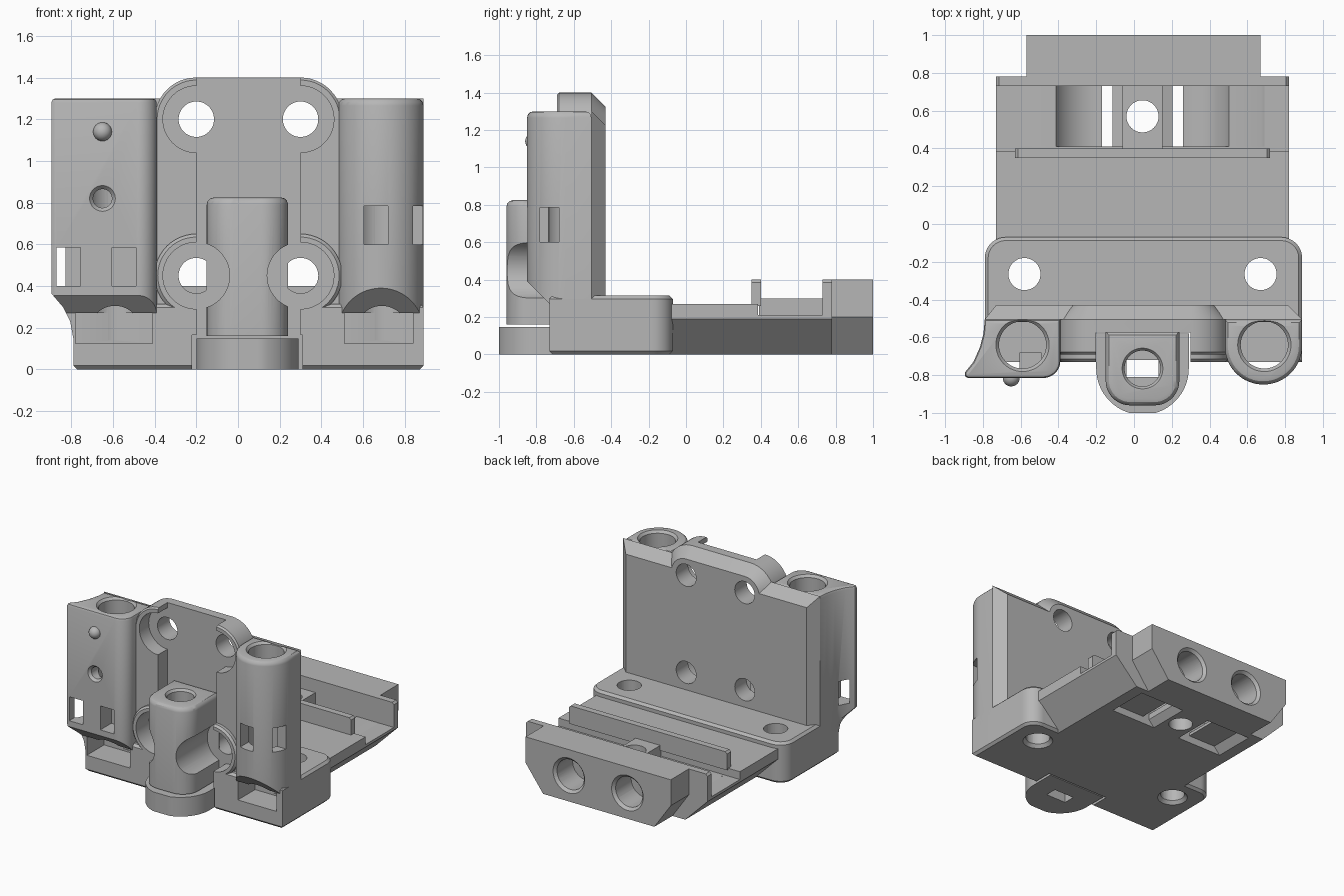
import bpy, bmesh
from math import sin, cos, radians
from mathutils import Vector, Matrix

if "Cube" in bpy.data.objects:
    bpy.data.objects.remove(bpy.data.objects["Cube"], do_unlink=True)

grey = bpy.data.materials.new("plain grey")
grey.use_nodes = True
grey.diffuse_color = (0.47, 0.47, 0.47, 1)
grey.node_tree.nodes["Principled BSDF"].inputs["Base Color"].default_value = grey.diffuse_color

MID = 0.045           # symmetry line of the centre features
SCREWS = (-0.2, 0.3)  # columns of screw and rod holes
BACK, SLAB, FRONT = -0.43, -0.505, -0.73
parts = []


def finish(name, bm):
    bmesh.ops.recalc_face_normals(bm, faces=bm.faces)
    mesh = bpy.data.meshes.new(name)
    bm.to_mesh(mesh)
    bm.free()
    mesh.materials.append(grey)
    ob = bpy.data.objects.new(name, mesh)
    bpy.context.collection.objects.link(ob)
    return ob


def arc(cx, cy, r, start, end, n=12):
    angles = [radians(start + (end - start) * i / n) for i in range(n + 1)]
    return [(cx + r * cos(a), cy + r * sin(a)) for a in angles]


def prism(name, pts, axis, a, b, bevel_a=0, bevel_b=0, segments=1):
    """Extrude a 2D outline along an axis from a to b, with optional end bevels."""
    place = {'x': lambda u, v, w: (w, u, v),
             'y': lambda u, v, w: (u, w, v),
             'z': lambda u, v, w: (u, v, w)}[axis]
    bm = bmesh.new()
    ends = [[bm.verts.new(place(u, v, w)) for u, v in pts] for w in (a, b)]
    caps = [bm.faces.new(ring) for ring in ends]
    for i in range(len(pts)):
        j = (i + 1) % len(pts)
        bm.faces.new((ends[0][i], ends[0][j], ends[1][j], ends[1][i]))
    bmesh.ops.recalc_face_normals(bm, faces=bm.faces)
    for cap, size in zip(caps, (bevel_a, bevel_b)):
        if size:
            bmesh.ops.bevel(bm, geom=list(cap.edges), offset=size, segments=segments,
                            profile=0.5, affect='EDGES', clamp_overlap=True)
    return finish(name, bm)


def box(name, x0, x1, y0, y1, z0, z1):
    return prism(name, [(x0, y0), (x1, y0), (x1, y1), (x0, y1)], 'z', z0, z1)


def cyl(name, start, end, r0, r1=None, n=48):
    start, end = Vector(start), Vector(end)
    d = end - start
    m = Matrix.Translation((start + end) / 2) @ d.to_track_quat('Z', 'Y').to_matrix().to_4x4()
    bm = bmesh.new()
    bmesh.ops.create_cone(bm, cap_ends=True, segments=n, radius1=r0,
                          radius2=r0 if r1 is None else r1, depth=d.length, matrix=m)
    return finish(name, bm)


def part(ob, *cutters):
    """Subtract the cutters from a part and keep it."""
    for c in cutters:
        mod = ob.modifiers.new("cut", 'BOOLEAN')
        mod.operation, mod.solver, mod.object = 'DIFFERENCE', 'EXACT', c
        c.hide_render = True
    if cutters:
        bpy.context.view_layer.update()
        dg = bpy.context.evaluated_depsgraph_get()
        mesh = bpy.data.meshes.new_from_object(ob.evaluated_get(dg))
        ob.modifiers.clear()
        ob.data = mesh
    parts.append(ob)
    return ob


# Shared cutters: screw holes, pockets and the open centre recess
holes, pockets, low_pockets = [], [], []
for x in SCREWS:
    for z in (0.45, 1.2):
        holes.append(cyl("cut", (x, -1.1, z), (x, 0, z), 0.085))
        pocket = cyl("cut", (x, -1.1, z), (x, -0.575, z), 0.16)
        pockets.append(pocket)
        if z < 1:
            low_pockets.append(pocket)
recess = box("cut", *SCREWS, -1.1, -0.575, 0.16, 1.5)

# Shared cutters: tower bores, mouths and the slots below them
TOWERS = ((-0.59, -0.78, -0.41), (0.69, 0.51, 0.84))
bores = []
for x, x0, x1 in TOWERS:
    bores.append([cyl("cut", (x, -0.64, 0.14), (x, -0.64, 1.4), 0.125),
                  cyl("cut", (x, -0.64, 1.27), (x, -0.64, 1.31), 0.115, 0.15),
                  box("cut", x0, x1, -0.9, -0.52, 0.125, 0.27)])

# Base block with rounded rear corners
outline = [(-0.79, FRONT), (0.89, FRONT)]
outline += arc(0.78, -0.18, 0.11, 0, 90) + arc(-0.68, -0.18, 0.11, 90, 180)
mounts = []
for x in (-0.58, 0.67):
    mounts.append(cyl("cut", (x, -0.265, -0.1), (x, -0.265, 0.5), 0.085))
    mounts.append(cyl("cut", (x, -0.265, -0.01), (x, -0.265, 0.03), 0.115, 0.08))
part(prism("base_block", outline, 'z', 0, 0.315, 0.018, 0.018), *mounts, recess, *low_pockets,
     *[c for b in bores for c in b],
     box("cut", -0.22, 0.31, -1, -0.57, -0.1, 0.165))

# Back slab with chamfered sides and top
part(prism("back_slab", [(-0.79, SLAB), (0.89, SLAB), (0.815, BACK), (-0.73, BACK)], 'z', 0.2, 1.3),
     prism("cut", [(SLAB, 1.3), (SLAB, 1.5), (-0.3, 1.5), (-0.3, 1.095)], 'x', -1, 1), *holes)

# Centre plate rising above the slab with two rounded shoulders
shoulder = [(-0.4, 0.2), (0.5, 0.2)]
shoulder += arc(0.3, 1.2, 0.2, 0, 90) + arc(-0.2, 1.2, 0.2, 90, 180)
part(prism("centre_plate", shoulder, 'y', -0.69, BACK, 0.012, 0.075), recess, *pockets, *holes)

# Raised rings around the lower screws
for side, x in zip(("right", "left"), SCREWS):
    ring = prism(side + "_screw_ring", arc(x, 0.45, 0.2, 0, 352.5, 47), 'y', FRONT, -0.55, 0.015)
    part(ring, recess, *low_pockets, *holes)

# Towers: their undersides slope back to the base
slope = prism("cut", [(FRONT, 0.0), (FRONT, 0.27), (-1, 0.54), (-1, 0)], 'x', -1.1, 1.1)
flare = [(-0.79, SLAB), (-0.797, -0.58), (-0.815, -0.65), (-0.85, -0.73), (-0.895, -0.785),
         (-0.895, -0.805), (-0.88, -0.815)]
flare += arc(-0.48, -0.725, 0.09, 270, 360) + [(-0.39, SLAB)]
side_sweep = [(-1, 0), (-0.79, 0), (-0.79, 0.15), (-0.805, 0.23), (-0.84, 0.3), (-0.9, 0.37), (-1, 0.37)]
windows = [box("cut", x, x + 0.115, -0.9, -0.68, 0.4, 0.585) for x in (-0.87, -0.605)]
part(prism("flared_tower", flare, 'z', 0.14, 1.3, 0, 0.02, 2), slope, *bores[0], *windows,
     prism("cut", side_sweep, 'y', -1, 0),
     cyl("cut", (-0.65, -0.9, 0.82), (-0.65, -0.66, 0.82), 0.045),
     cyl("cut", (-0.65, -0.82, 0.82), (-0.65, -0.79, 0.82), 0.066, 0.04))

round_outline = [(0.89, SLAB)] + arc(0.685, -0.645, 0.205, 360, 180, 32) + [(0.48, SLAB)]
part(prism("round_tower", round_outline, 'z', 0.14, 1.3, 0, 0.035, 3), slope, *bores[1],
     box("cut", 0.605, 0.72, -0.9, -0.7, 0.6, 0.785),
     box("cut", 0.77, 0.95, -0.78, -0.68, 0.6, 0.785))

# Small round bump on the flared tower
bm = bmesh.new()
bmesh.ops.create_uvsphere(bm, u_segments=24, v_segments=12, radius=0.045,
                          matrix=Matrix.Translation((-0.65, -0.815, 1.14)))
part(finish("tower_bump", bm))

# Centre post with a bore and side clearances for the screws
post = [(0.24, -0.57)] + arc(0.11, -0.83, 0.13, 360, 270) + arc(-0.02, -0.83, 0.13, 270, 180) + [(-0.15, -0.57)]
post_bore = cyl("cut", (MID, -0.765, 0.05), (MID, -0.765, 1), 0.095)
part(prism("centre_post", post, 'z', 0.16, 0.825, 0, 0.035, 3), *low_pockets, post_bore,
     cyl("cut", (MID, -0.765, 0.8), (MID, -0.765, 0.835), 0.09, 0.115))

# Foot below the post, with a slot through it
foot = [(0.29, -0.58)] + arc(MID, -0.765, 0.245, 360, 180, 32) + [(-0.2, -0.58)]
part(prism("post_foot", [(x, max(y, -1)) for x, y in foot], 'z', 0, 0.148),
     box("cut", -0.04, 0.13, -0.81, -0.72, -0.1, 0.3))


def mirrored(pts):
    return [(2 * MID - x, z) for x, z in pts]


# Tail plate: chamfered underside, tie channels and bottom windows
tail = [(-0.54, 0), (0.63, 0), (0.82, 0.19), (0.82, 0.27), (-0.73, 0.27), (-0.73, 0.19)]
channel = [(-0.06, 0.3), (-0.6, 0.3), (-0.6, 0.205)] + arc(-0.2, 0.31, 0.235, 192, 278) + [(-0.06, 0.11)]
window = [(-0.46, -0.01), (-0.06, -0.01), (-0.12, 0.055), (-0.4, 0.055)]
slot = [(-0.17, -0.1), (-0.115, -0.1), (-0.115, 0.5), (-0.17, 0.5)]
tail_cuts = [box("cut", -1, 1, 0.385, 0.73, 0.21, 0.5),
             cyl("cut", (MID, 0.57, -0.1), (MID, 0.57, 0.5), 0.085)]
for shape in (channel, window, slot):
    for pts in (shape, mirrored(shape)):
        tail_cuts.append(prism("cut", pts, 'y', 0.41, 0.73))
part(prism("tail_plate", tail, 'y', -0.12, 0.78), *tail_cuts)
part(box("channel_bar", -0.06, 0.15, 0.39, 0.74, 0.2, 0.3), tail_cuts[1])

# Ribs on either side of the channel
for name, x0, x1, y0, y1 in (("front_rib", -0.63, 0.72, 0.35, 0.4), ("rear_rib", -0.73, 0.82, 0.73, 0.78)):
    rib = [(x0, 0.26), (x1, 0.26), (x1, 0.385), (x1 - 0.015, 0.4), (x0 + 0.015, 0.4), (x0, 0.385)]
    part(prism(name, rib, 'y', y0, y1))

# End block with two rod holes
block = [(-0.43, 0), (0.52, 0), (0.67, 0.2), (0.67, 0.4), (-0.57, 0.4), (-0.57, 0.2)]
rods = []
for x in SCREWS:
    rods.append(cyl("cut", (x, 0.79, 0.2), (x, 1.1, 0.2), 0.115))
    rods.append(cyl("cut", (x, 0.975, 0.2), (x, 1.005, 0.2), 0.11, 0.14))
part(prism("end_block", block, 'y', 0.74, 1.0), *rods)

# Remove the cutters and smooth the rounded faces
for ob in [o for o in bpy.data.objects if o.hide_render]:
    bpy.data.objects.remove(ob, do_unlink=True)
bpy.ops.object.select_all(action='DESELECT')
for ob in parts:
    ob.select_set(True)
bpy.context.view_layer.objects.active = parts[0]
bpy.ops.object.shade_smooth_by_angle()
